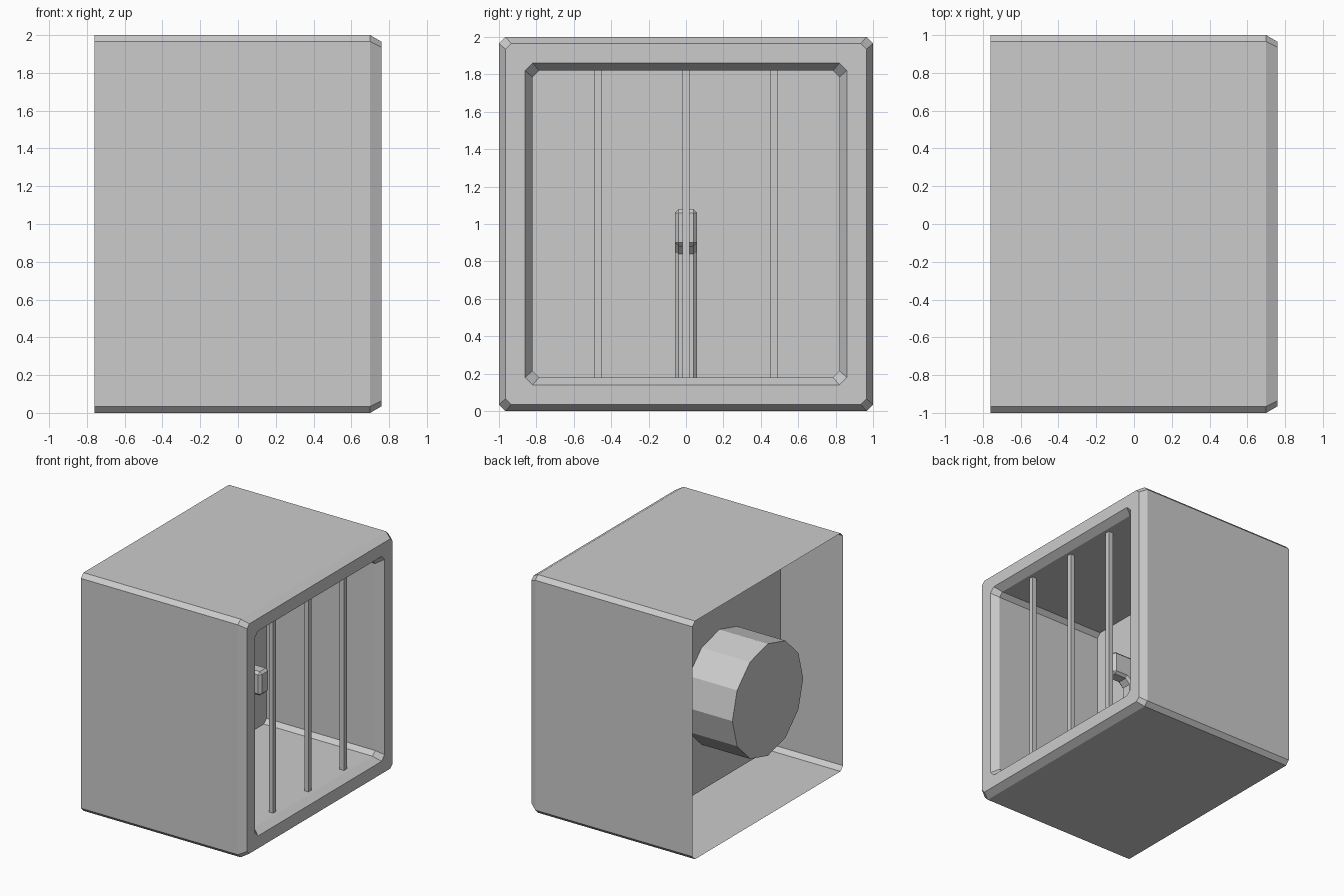
import bpy, bmesh, math
from mathutils import Matrix

if "Cube" in bpy.data.objects:
    bpy.data.objects.remove(bpy.data.objects["Cube"])

def make_object(name, bm):
    me = bpy.data.meshes.new(name)
    bm.to_mesh(me)
    bm.free()
    ob = bpy.data.objects.new(name, me)
    bpy.context.collection.objects.link(ob)
    return ob

def box(name, x, y, z, bevel=0.0):
    """Box from (min, max) ranges, optionally with chamfered edges."""
    bm = bmesh.new()
    bmesh.ops.create_cube(bm, size=1)
    for v in bm.verts:
        v.co = [r[0] + (c + 0.5) * (r[1] - r[0]) for c, r in zip(v.co, (x, y, z))]
    if bevel:
        bmesh.ops.bevel(bm, geom=bm.edges[:], offset=bevel, segments=1,
                        affect='EDGES', profile=0.5)
    return make_object(name, bm)

def chamfered_square(bm, x, h, c):
    """Ring of eight vertices in the yz plane, centred on z = 1."""
    k = h - c
    pts = [(h, -k), (h, k), (k, h), (-k, h), (-h, k), (-h, -k), (-k, -h), (k, -h)]
    return [bm.verts.new((x, y, 1 + z)) for y, z in pts]

# Thin casing: outer sleeve open at the back, bevelled rim, inner tray
bm = bmesh.new()
sections = [(-0.76, 1.0, 0.035), (0.70, 1.0, 0.035), (0.76, 0.965, 0.03),
            (0.76, 0.86, 0.04), (0.70, 0.82, 0.035), (-0.31, 0.82, 0.035)]
rings = [chamfered_square(bm, *s) for s in sections]
for a, b in zip(rings, rings[1:]):
    for i in range(8):
        j = (i + 1) % 8
        bm.faces.new((a[i], a[j], b[j], b[i]))
bm.faces.new(rings[-1])
make_object("casing", bm)

# Twelve-sided drum behind the tray
bm = bmesh.new()
bmesh.ops.create_cone(bm, cap_ends=True, segments=12, radius1=0.47, radius2=0.47,
                      depth=0.455,
                      matrix=Matrix.Translation((-0.5325, 0, 0.97))
                      @ Matrix.Rotation(math.pi / 2, 4, 'Y'))
make_object("rear_drum", bm)

# Vertical bars across the opening
for i, y in enumerate((-0.47, 0, 0.47)):
    box(f"bar_{i + 1}", (0.63, 0.67), (y - 0.02, y + 0.02), (0.155, 1.845))

# Inner post with a forward-facing head: inverted L outline, chamfered edges
bm = bmesh.new()
outline = [(-0.04, 0.15), (0.08, 0.15), (0.08, 0.84), (0.12, 0.88),
           (0.25, 0.88), (0.25, 1.08), (-0.04, 1.08)]
base = bm.faces.new([bm.verts.new((x, 0.06, z)) for x, z in outline])
side = bmesh.ops.extrude_face_region(bm, geom=[base])
bmesh.ops.translate(bm, vec=(0, -0.12, 0),
                    verts=[g for g in side["geom"] if isinstance(g, bmesh.types.BMVert)])
bmesh.ops.recalc_face_normals(bm, faces=bm.faces[:])
bmesh.ops.bevel(bm, geom=[e for e in bm.edges if e.calc_face_angle(0) > 1.2],
                offset=0.02, segments=1, affect='EDGES', profile=0.5)
make_object("post_and_head", bm)
